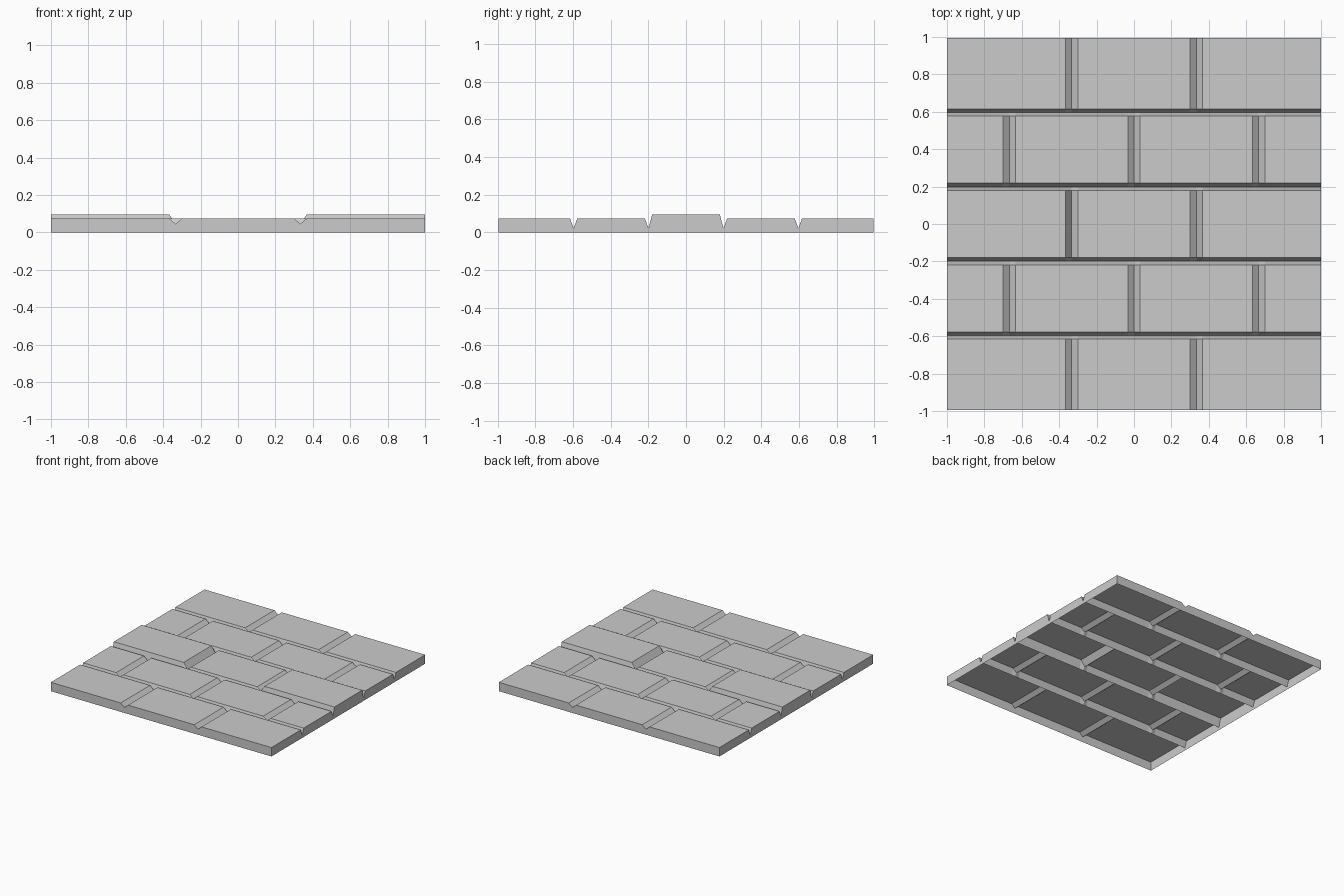
import bpy
import bmesh

if "Cube" in bpy.data.objects:
    bpy.data.objects.remove(bpy.data.objects["Cube"])

HALF_X, HALF_Y = 1.0, 0.995
ROWS = 5
PITCH = 2 * HALF_Y / ROWS
TOP, RAISED = 0.073, 0.094        # normal and proud brick heights
ROW_GAP, ROW_Z = 0.019, 0.022     # half width and bottom of the long grooves
JOINT_GAP, JOINT_Z = 0.033, 0.045  # half width and bottom of the short joints


def brick_profile(joints, heights):
    """Lengthwise outline of one course: flat bricks with V joints."""
    pts = [(-HALF_X, heights[0])]
    for x, left, right in zip(joints, heights, heights[1:]):
        pts += [(x - JOINT_GAP, left), (x, JOINT_Z), (x + JOINT_GAP, right)]
    pts.append((HALF_X, heights[-1]))
    return pts


def build_course(i):
    if i % 2 == 0:
        joints, heights = [-1 / 3, 1 / 3], [TOP] * 3
    else:
        joints, heights = [-2 / 3, 0, 2 / 3], [TOP] * 4
    if i == 2:
        heights = [RAISED, TOP, RAISED]

    # Cross-section: groove bottom (or outer wall foot), brick edges, groove bottom
    y0 = -HALF_Y + i * PITCH
    y1 = y0 + PITCH
    first, last = i == 0, i == ROWS - 1
    e0 = y0 if first else y0 + ROW_GAP
    e1 = y1 if last else y1 - ROW_GAP
    z0 = 0 if first else ROW_Z
    z1 = 0 if last else ROW_Z

    bm = bmesh.new()
    sections = []
    for x, h in brick_profile(joints, heights):
        sections.append([bm.verts.new((x, y, z)) for y, z in
                         ((y0, z0), (e0, h), (e1, h), (y1, z1))])
    for a, b in zip(sections, sections[1:]):
        for k in range(3):
            bm.faces.new((a[k], b[k], b[k + 1], a[k + 1]))

    # End walls down to the ground; the underside stays open
    for sec, x, flip in ((sections[0], -HALF_X, False), (sections[-1], HALF_X, True)):
        loop = list(sec)
        if not last:
            loop.append(bm.verts.new((x, y1, 0)))
        if not first:
            loop.append(bm.verts.new((x, y0, 0)))
        bm.faces.new(loop[::-1] if flip else loop)

    name = f"brick_course_{i + 1}"
    mesh = bpy.data.meshes.new(name)
    bm.normal_update()
    bm.to_mesh(mesh)
    bm.free()
    bpy.context.collection.objects.link(bpy.data.objects.new(name, mesh))


# Five staggered brick courses
for row in range(ROWS):
    build_course(row)
